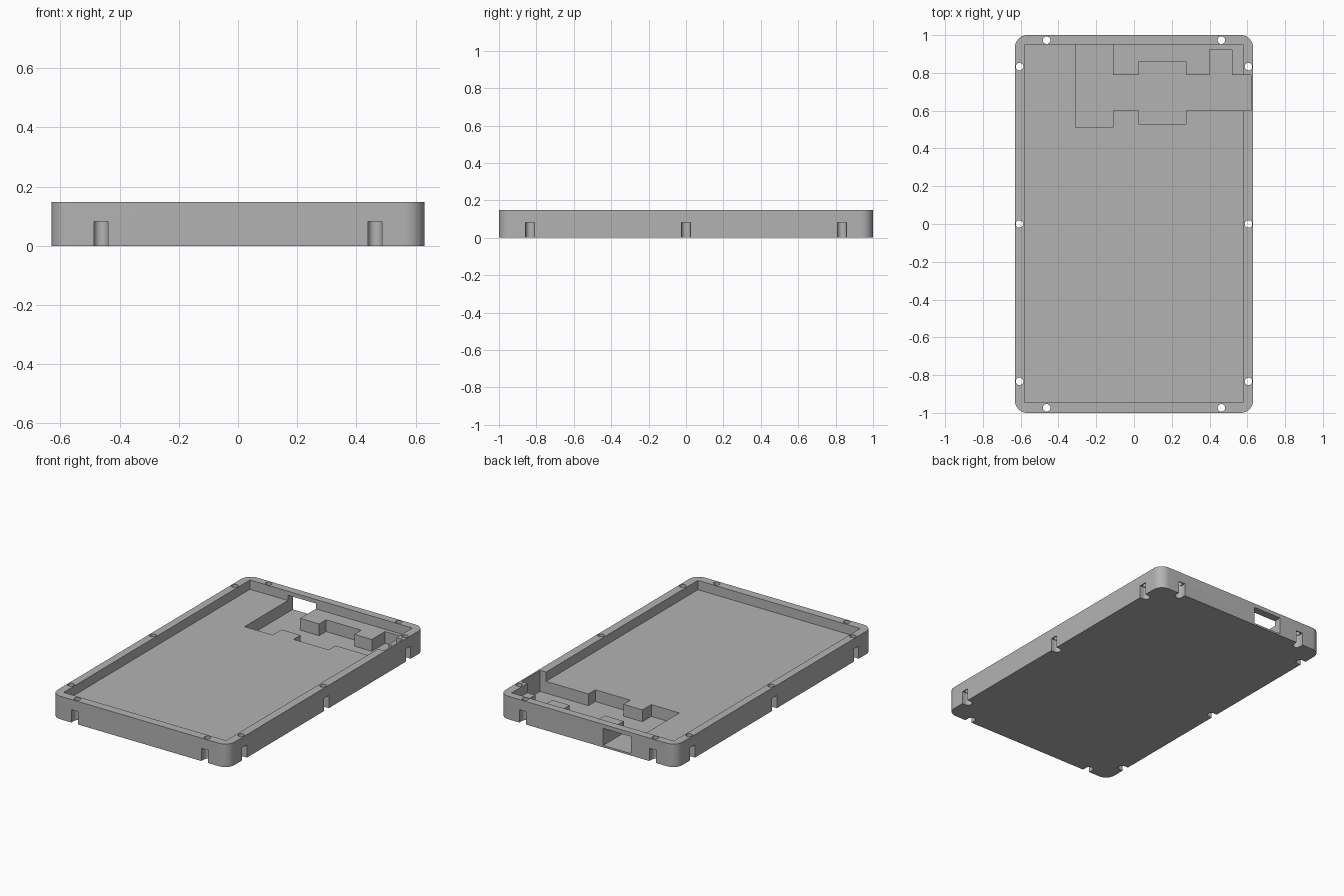
import bpy, bmesh
from math import cos, sin, pi, atan2

old = bpy.data.objects.get("Cube")
if old:
    bpy.data.objects.remove(old, do_unlink=True)

W, L, H = 0.63, 1.0, 0.148      # half width, half length, height
FLOOR, THIN = 0.088, 0.012      # tray floor and channel floor heights

grey = bpy.data.materials.new("mid grey")
grey.use_nodes = True
colour = (0.45, 0.45, 0.45, 1)
grey.diffuse_color = colour
grey.node_tree.nodes["Principled BSDF"].inputs["Base Color"].default_value = colour


def prism(name, outline, z0, z1):
    """Extrude a flat outline from z0 up to z1."""
    bm = bmesh.new()
    face = bm.faces.new([bm.verts.new((x, y, z0)) for x, y in outline])
    new = bmesh.ops.extrude_face_region(bm, geom=[face])["geom"]
    top = [v for v in new if isinstance(v, bmesh.types.BMVert)]
    bmesh.ops.translate(bm, verts=top, vec=(0, 0, z1 - z0))
    bmesh.ops.recalc_face_normals(bm, faces=bm.faces)
    mesh = bpy.data.meshes.new(name)
    bm.to_mesh(mesh)
    bm.free()
    mesh.materials.append(grey)
    obj = bpy.data.objects.new(name, mesh)
    bpy.context.collection.objects.link(obj)
    return obj


def arc(cx, cy, r, start, sweep, n):
    return [(cx + r * cos(start + sweep * i / n), cy + r * sin(start + sweep * i / n))
            for i in range(n + 1)]


def rect(x0, x1, y0, y1):
    return [(x0, y0), (x1, y0), (x1, y1), (x0, y1)]


def cut(body, outline, z0, z1):
    """Subtract a prism from the body and discard the cutter."""
    cutter = prism("cutter", outline, z0, z1)
    cutter.hide_render = True
    mod = body.modifiers.new("cut", 'BOOLEAN')
    mod.operation, mod.solver, mod.object = 'DIFFERENCE', 'EXACT', cutter
    bpy.context.view_layer.objects.active = body
    bpy.ops.object.modifier_apply(modifier=mod.name)
    bpy.data.objects.remove(cutter, do_unlink=True)


# Tray body with rounded corners
R = 0.065
outline = []
for k, (sx, sy) in enumerate([(1, 1), (-1, 1), (-1, -1), (1, -1)]):
    outline += arc(sx * (W - R), sy * (L - R), R, k * pi / 2, pi / 2, 10)
tray = prism("tray", outline, 0, H)

# Main recess
cut(tray, rect(-0.58, 0.577, -0.945, 0.95), FLOOR, H + 0.1)

# Stepped deep channel for the components
channel = [(-0.31, 0.51), (-0.11, 0.51), (-0.11, 0.6), (0.025, 0.6), (0.025, 0.53),
           (0.275, 0.53), (0.275, 0.6), (0.62, 0.6), (0.62, 0.79), (0.52, 0.79),
           (0.52, 0.925), (0.4, 0.925), (0.4, 0.79), (0.275, 0.79), (0.275, 0.86),
           (0.025, 0.86), (0.025, 0.79), (-0.11, 0.79), (-0.11, 0.95), (-0.31, 0.95)]
cut(tray, channel, THIN, H + 0.1)

# Window through the back wall
cut(tray, rect(-0.31, -0.11, 0.94, 1.1), THIN, 0.122)

# Screw holes, each with a round-ended slot open to the nearest side
screws = [(s * 0.463, t * 0.973, 0, t) for s in (1, -1) for t in (1, -1)]
screws += [(s * 0.606, y, s, 0) for s in (1, -1) for y in (-0.833, 0, 0.833)]
for x, y, dx, dy in screws:
    cut(tray, arc(x, y, 0.02, 0, 2 * pi, 24)[:-1], -0.1, H + 0.1)
    slot = arc(x, y, 0.024, atan2(dy, dx) + pi / 2, pi, 14)
    slot += [(px + dx * 0.1, py + dy * 0.1) for px, py in (slot[-1], slot[0])]
    cut(tray, slot, -0.1, 0.082)

# Smooth the rounded surfaces, keep hard edges sharp
bpy.ops.object.select_all(action='DESELECT')
tray.select_set(True)
bpy.context.view_layer.objects.active = tray
bpy.ops.object.shade_smooth_by_angle()
